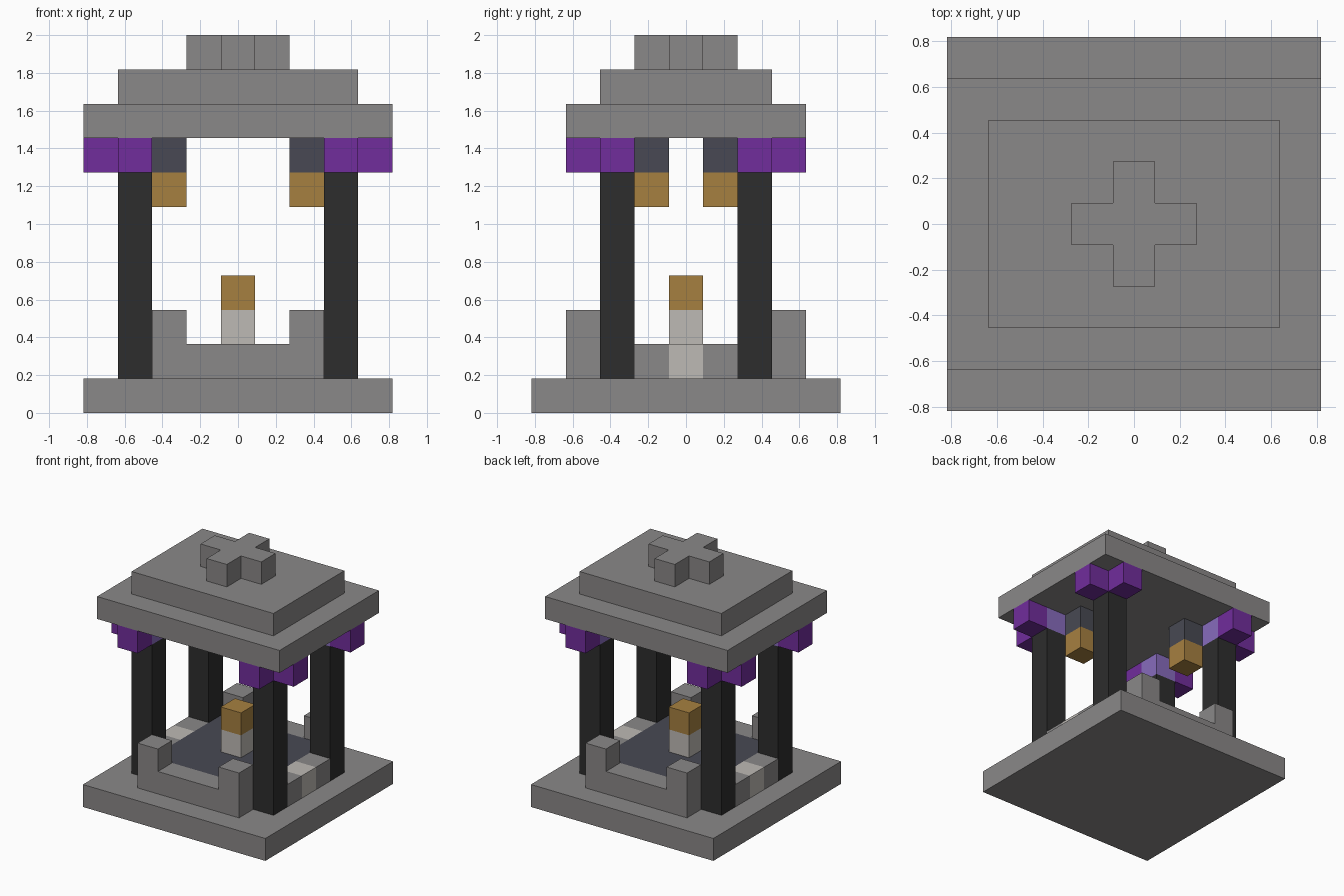
import bpy
import bmesh
from mathutils import Vector

U = 2 / 11  # one block

cube = bpy.data.objects.get("Cube")
if cube:
    bpy.data.objects.remove(cube, do_unlink=True)


def material(name, rgb):
    """Flat material from an 8-bit sRGB colour."""
    lin = [((c / 255 + 0.055) / 1.055) ** 2.4 for c in rgb] + [1]
    mat = bpy.data.materials.new(name)
    mat.use_nodes = True
    mat.diffuse_color = lin
    mat.node_tree.nodes["Principled BSDF"].inputs["Base Color"].default_value = lin
    return mat


stone = material("grey stone", (138, 136, 136))
pale = material("pale stone", (190, 186, 181))
slate = material("dark slate", (72, 73, 83))
black = material("black timber", (45, 45, 45))
purple = material("purple", (113, 45, 156))
lavender = material("lavender", (135, 108, 188))
gold = material("gold", (166, 128, 64))


def prism(name, mat, outline, direction):
    """Extrude a closed outline (in blocks) along a direction."""
    bm = bmesh.new()
    face = bm.faces.new([bm.verts.new(Vector(p) * U) for p in outline])
    ext = bmesh.ops.extrude_face_region(bm, geom=[face], use_keep_orig=True)
    moved = [v for v in ext["geom"] if isinstance(v, bmesh.types.BMVert)]
    bmesh.ops.translate(bm, verts=moved, vec=Vector(direction) * U)
    bmesh.ops.recalc_face_normals(bm, faces=bm.faces)
    mesh = bpy.data.meshes.new(name)
    bm.to_mesh(mesh)
    bm.free()
    mesh.materials.append(mat)
    obj = bpy.data.objects.new(name, mesh)
    bpy.context.collection.objects.link(obj)
    return obj


def box(name, mat, x, y, z, w=1, d=1, h=1):
    """Box centred on block (x, y), with its underside at level z."""
    a, b = w / 2, d / 2
    corners = [(x - a, y - b, z), (x + a, y - b, z), (x + a, y + b, z), (x - a, y + b, z)]
    return prism(name, mat, corners, (0, 0, h))


# Base and raised floor
box("base", stone, 0, 0, 0, 9, 9)
box("floor", slate, 0, 0, 1, 5, 5)

# Central lamp on its pedestal
box("pedestal", pale, 0, 0, 2)
box("pedestal_lamp", gold, 0, 0, 3)

# Low walls with raised end posts, front and back
half = [(0.0, 1), (2.5, 1), (2.5, 3), (1.5, 3), (1.5, 2)]
wall = half[1:] + [(-x, z) for x, z in reversed(half[1:])]
for side, y in (("front", -3), ("back", 3)):
    prism(side + "_wall", stone, [(x, y - 0.5, z) for x, z in wall], (0, 1, 0))

# Side sills with a pale middle block
for side, x in (("right", -3), ("left", 3)):
    box(side + "_sill_middle", pale, x, 0, 1)
    for end, y in (("front", -1), ("back", 1)):
        box(f"{side}_sill_{end}", stone, x, y, 1)

# Corner pillars with lavender caps and purple outer brackets
for side, sx in (("right", -1), ("left", 1)):
    for end, sy in (("front", -1), ("back", 1)):
        corner = f"{end}_{side}"
        box(corner + "_pillar", black, 3 * sx, 2 * sy, 1, h=6)
        box(corner + "_cap", lavender, 3 * sx, 2 * sy, 7)
        box(corner + "_end_bracket", purple, 3 * sx, 3 * sy, 7)
        box(corner + "_side_bracket", purple, 4 * sx, 2 * sy, 7)

# Two hanging lanterns on opposite corners
for end, s in (("front", 1), ("back", -1)):
    box(end + "_lantern_hanger", slate, 2 * s, -s, 7)
    box(end + "_lantern", gold, 2 * s, -s, 6)

# Stepped roof
box("roof_eaves", stone, 0, 0, 8, 9, 7)
box("roof_step", stone, 0, 0, 9, 7, 5)

# Cross-shaped finial: one quarter turned four times
cross = []
px, py = 0.5, 0.5
for i in range(4):
    for x, y in ((1.5, -0.5), (1.5, 0.5), (0.5, 0.5)):
        for _ in range(i):
            x, y = -y, x
        cross.append((x, y, 10))
prism("roof_finial", stone, cross, (0, 0, 1))
